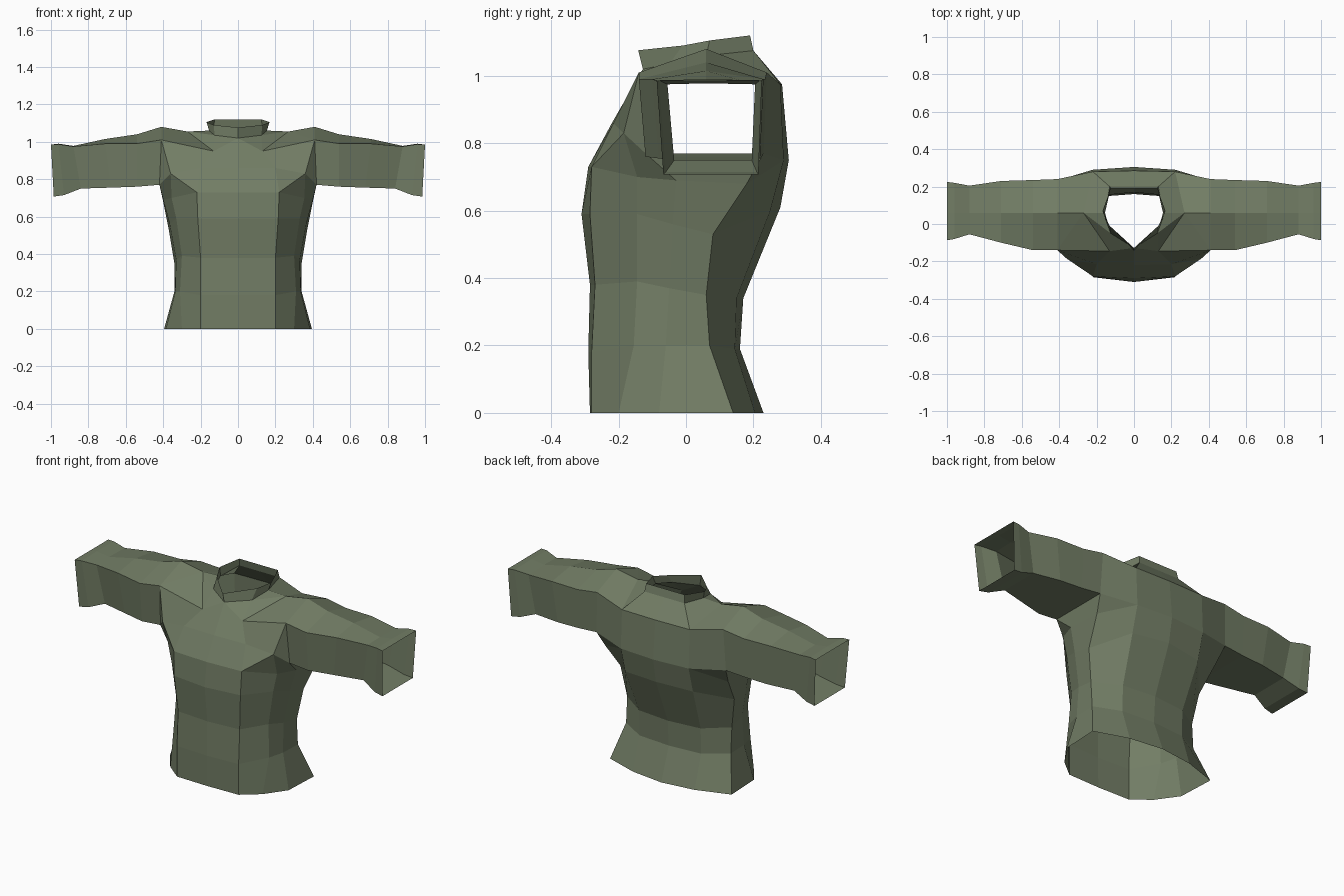
import bpy, bmesh

default = bpy.data.objects.get("Cube")
if default:
    bpy.data.objects.remove(default, do_unlink=True)

cloth = bpy.data.materials.new("olive_cloth")
cloth.use_nodes = True
olive = (0.168, 0.205, 0.130, 1)
cloth.diffuse_color = olive
shader = cloth.node_tree.nodes["Principled BSDF"]
shader.inputs["Base Color"].default_value = olive
shader.inputs["Roughness"].default_value = 0.9

bm = bmesh.new()


def vert(x, y, z):
    return bm.verts.new((x, y, z))


def face(*corners):
    bm.faces.new(corners)


def loft(rings, closed=False):
    """Join neighbouring rings of equal length with quads."""
    for low, high in zip(rings, rings[1:]):
        count = len(low)
        for i in range(count if closed else count - 1):
            j = (i + 1) % count
            face(low[i], low[j], high[j], high[i])


# Torso half, each level running from front centre round to back centre
levels = [
    [(0, -.285, 0), (.2, -.28, 0), (.3, -.2, 0), (.385, -.08, 0),
     (.395, .14, 0), (.2, .205, 0), (0, .23, 0)],
    [(0, -.29, .18), (.2, -.28, .18), (.31, -.155, .2), (.335, -.06, .2),
     (.34, .07, .2), (.2, .145, .19), (0, .16, .19)],
    [(0, -.285, .38), (.2, -.27, .38), (.3, -.145, .39), (.33, -.05, .37),
     (.34, .06, .35), (.2, .15, .34), (0, .17, .34)],
    [(0, -.31, .59), (.215, -.285, .59), (.33, -.145, .59), (.365, -.04, .56),
     (.37, .08, .53), (.22, .25, .6), (0, .28, .61)],
    [(0, -.29, .73), (.22, -.28, .73), (.355, -.145, .7), (.4, -.03, .69),
     (.4, .18, .68), (.22, .29, .75), (0, .305, .75)],
]
torso = [[vert(*p) for p in level] for level in levels]
loft(torso)

# Sleeve sections: front top, ridge, back top, back bottom, front bottom
sections = [
    # x top, x bottom, y front, y back, z side, z ridge, z bottom
    (.41, .42, -.14, .24, 1.01, 1.08, .77),
    (.54, .54, -.14, .235, .99, 1.04, .76),
    (.71, .68, -.1, .23, .99, 1.015, .755),
    (.88, .84, -.055, .205, .975, .978, .75),
    (.96, .93, -.08, .22, .987, .99, .715),
    (1.0, .985, -.087, .225, .985, .985, .707),
]
sleeve = []
for xt, xb, yf, yb, zs, zr, zb in sections:
    sleeve.append([vert(xt, yf, zs), vert(xt, .06, zr), vert(xt, yb, zs),
                   vert(xb, yb - .01, zb), vert(xb, yf + .02, zb)])
loft(sleeve, closed=True)
front_top, ridge, back_top, back_pit, front_pit = sleeve[0]

# Standing collar
base = [vert(*p) for p in [(0, -.128, 1.02), (.125, -.05, 1.035),
                           (.155, .06, 1.06), (.13, .2, 1.075), (0, .2, 1.075)]]
rim = [vert(*p) for p in [(0, -.142, 1.076), (.13, -.01, 1.09),
                          (.168, .07, 1.105), (.125, .19, 1.12), (0, .19, 1.12)]]
loft([base, rim])

# Chest and shoulder yoke
t0, t1, t2, t3, t4, t5, t6 = torso[-1]
chest_mid = vert(0, -.22, .86)
chest_side = vert(.2, -.215, .86)
chest_fold = vert(.36, -.185, .83)
collar_bone = vert(.13, -.145, .95)
saddle = vert(.27, .06, 1.055)
face(t0, t1, chest_side, chest_mid)
face(t1, chest_fold, chest_side)
face(t1, t2, chest_fold)
face(t2, t3, front_pit, chest_fold)
face(t3, t4, back_pit, front_pit)
face(chest_mid, chest_side, collar_bone, base[0])
face(chest_side, chest_fold, front_top, collar_bone)
face(chest_fold, front_pit, front_top)
face(base[0], collar_bone, base[1])
face(collar_bone, saddle, base[1])
face(collar_bone, front_top, saddle)
face(front_top, ridge, saddle)
face(base[1], saddle, base[2])

# Upper back
nape = vert(0, .285, .975)
blade = vert(.22, .28, .975)
face(base[2], saddle, blade, base[3])
face(saddle, ridge, back_top, blade)
face(base[3], blade, nape, base[4])
face(nape, blade, t5, t6)
face(blade, back_top, back_pit, t5)
face(t5, back_pit, t4)

# Outward normals, then mirror across the centre
bmesh.ops.recalc_face_normals(bm, faces=bm.faces)
bm.normal_update()
belly = t0.link_faces[0]
if belly.normal.y > 0:
    bmesh.ops.reverse_faces(bm, faces=bm.faces)

mesh = bpy.data.meshes.new("shirt")
bm.to_mesh(mesh)
bm.free()
mesh.materials.append(cloth)
shirt = bpy.data.objects.new("shirt", mesh)
bpy.context.collection.objects.link(shirt)
mirror = shirt.modifiers.new("mirror_halves", "MIRROR")
mirror.use_clip = True
mirror.merge_threshold = 0.001
